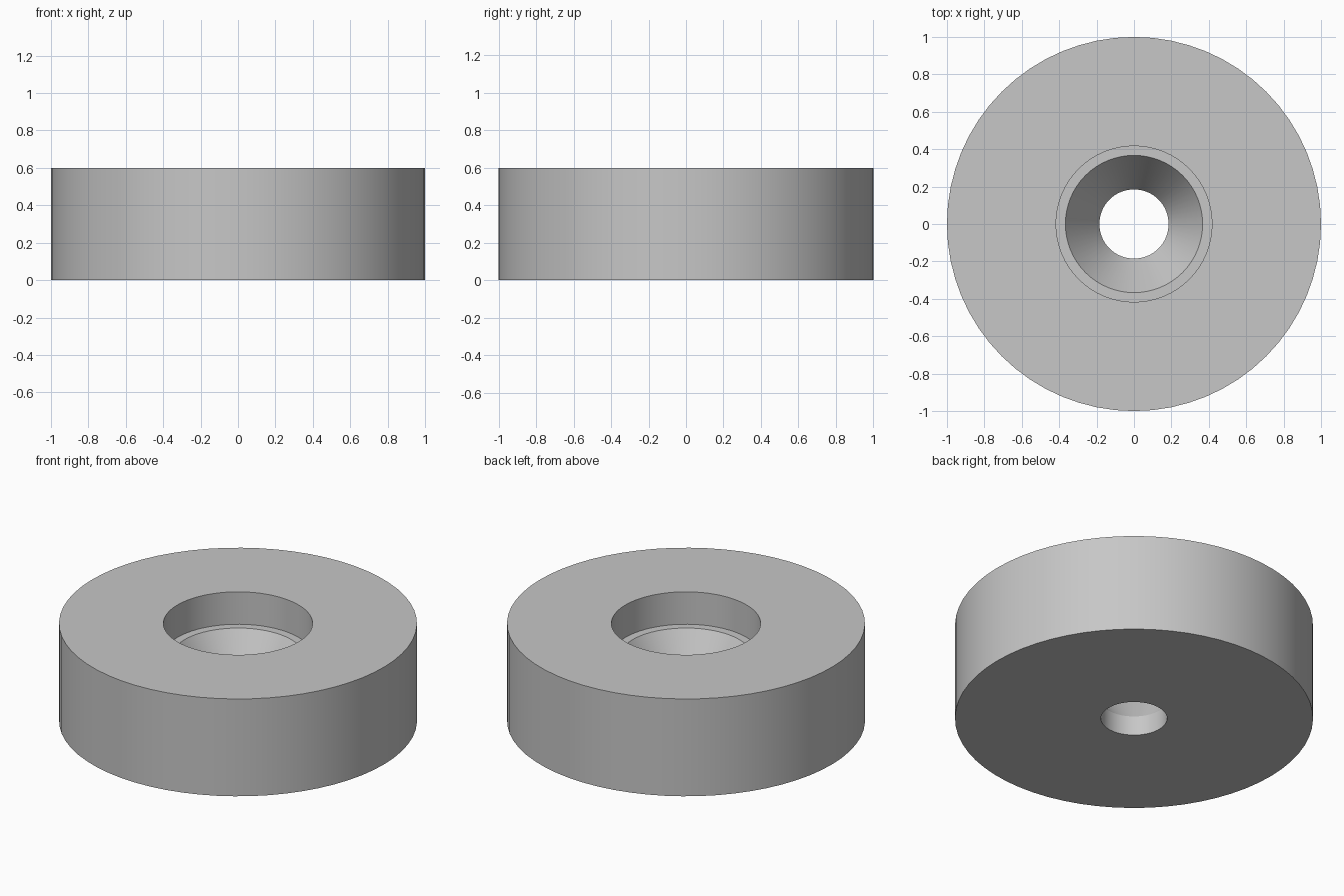
import bpy, bmesh, math

if "Cube" in bpy.data.objects:
    bpy.data.objects.remove(bpy.data.objects["Cube"])

SEGMENTS = 64

# Closed ring cross-section (radius, height): outer wall, counterbore, ledge, countersink, bore
profile = [(1.0, 0.0), (1.0, 0.6), (0.417, 0.6), (0.417, 0.4),
           (0.367, 0.4), (0.185, 0.12), (0.185, 0.0)]

# Revolve the cross-section into a solid washer
bm = bmesh.new()
rings = []
for i in range(SEGMENTS):
    a = 2 * math.pi * i / SEGMENTS
    rings.append([bm.verts.new((r * math.cos(a), r * math.sin(a), z)) for r, z in profile])
n = len(profile)
for i in range(SEGMENTS):
    cur, nxt = rings[i], rings[(i + 1) % SEGMENTS]
    for j in range(n):
        k = (j + 1) % n
        bm.faces.new((cur[j], nxt[j], nxt[k], cur[k]))
bmesh.ops.recalc_face_normals(bm, faces=bm.faces)

mesh = bpy.data.meshes.new("countersunk_disc")
bm.to_mesh(mesh)
bm.free()
disc = bpy.data.objects.new("countersunk_disc", mesh)
bpy.context.collection.objects.link(disc)

# Single grey colour
grey = bpy.data.materials.new("light_grey")
grey.diffuse_color = (0.57, 0.57, 0.57, 1.0)
grey.use_nodes = True
grey.node_tree.nodes["Principled BSDF"].inputs["Base Color"].default_value = grey.diffuse_color
mesh.materials.append(grey)

# Smooth walls with crisp rims
bpy.context.view_layer.objects.active = disc
disc.select_set(True)
bpy.ops.object.shade_smooth_by_angle(angle=math.radians(30))
